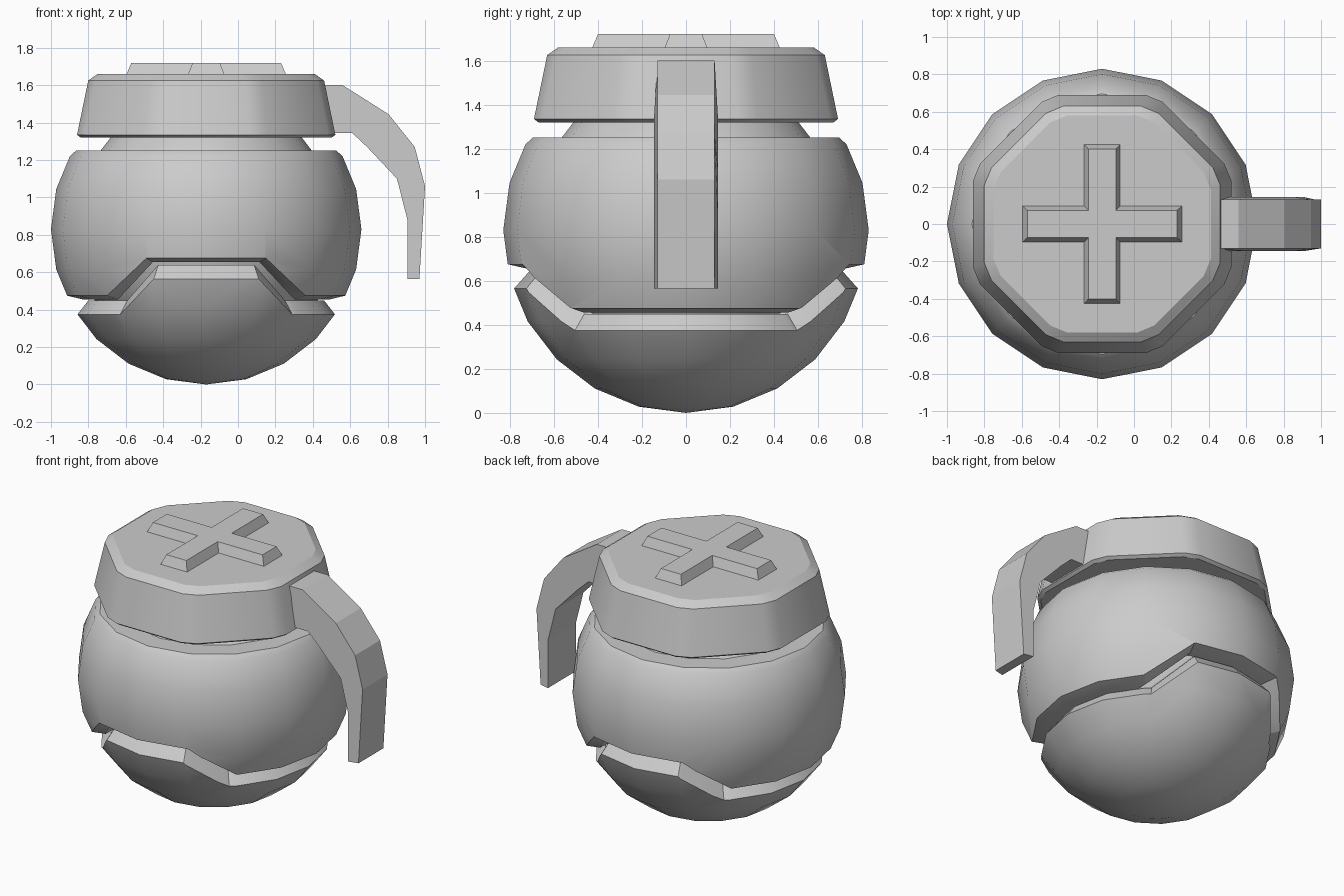
import bpy, bmesh, math
from mathutils import Vector

if "Cube" in bpy.data.objects:
    bpy.data.objects.remove(bpy.data.objects["Cube"])

CX = -0.17          # axis of the round body
R = 0.83            # body radius

grey = bpy.data.materials.new("plain grey")
grey.use_nodes = True
grey.diffuse_color = (0.6, 0.6, 0.6, 1)
grey.node_tree.nodes["Principled BSDF"].inputs["Base Color"].default_value = (0.6, 0.6, 0.6, 1)


def add_object(name, bm, location=(0, 0, 0)):
    bmesh.ops.recalc_face_normals(bm, faces=bm.faces)
    mesh = bpy.data.meshes.new(name)
    bm.to_mesh(mesh)
    bm.free()
    mesh.materials.append(grey)
    obj = bpy.data.objects.new(name, mesh)
    obj.location = location
    bpy.context.collection.objects.link(obj)
    return obj


def activate(obj):
    bpy.ops.object.select_all(action='DESELECT')
    obj.select_set(True)
    bpy.context.view_layer.objects.active = obj


def smooth(obj, degrees=30):
    activate(obj)
    bpy.ops.object.shade_smooth_by_angle(angle=math.radians(degrees))


def loft(name, rings, location=(0, 0, 0)):
    """Bridge equal-length closed rings of 3D points and cap both ends."""
    bm = bmesh.new()
    loops = [[bm.verts.new(p) for p in ring] for ring in rings]
    for a, b in zip(loops, loops[1:]):
        for i in range(len(a)):
            j = (i + 1) % len(a)
            bm.faces.new((a[i], a[j], b[j], b[i]))
    bm.faces.new(loops[0][::-1])
    bm.faces.new(loops[-1])
    return add_object(name, bm, location)


def prism(name, points, widths, location=(0, 0, 0)):
    """Side profile in x and z, spread along y by a half width per point."""
    return loft(name, [[(x, s * w, z) for (x, z), w in zip(points, widths)]
                       for s in (-1, 1)], location)


def ball(name, radius):
    bm = bmesh.new()
    bmesh.ops.create_uvsphere(bm, u_segments=16, v_segments=12, radius=radius)
    return add_object(name, bm, (CX, 0, R))


def zigzag(low, high, inner, outer):
    """Cut line that rises in the middle of the front and back."""
    return [(-1, low), (-outer, low), (-inner, high),
            (inner, high), (outer, low), (1, low)]


def cut_ball(name, line, end):
    """Part of the ball between the cut line and a flat end height."""
    obj = ball(name, R)
    points = line + [(1, end), (-1, end)]
    cutter = prism("cutter", points, [1] * len(points), (CX, 0, 0))
    mod = obj.modifiers.new("cut", 'BOOLEAN')
    mod.operation, mod.solver, mod.object = 'INTERSECT', 'EXACT', cutter
    activate(obj)
    bpy.ops.object.modifier_apply(modifier=mod.name)
    bpy.data.objects.remove(cutter)
    return obj


def chamfer(obj, side, scale, rise):
    """Draw the cut faces on one side inwards to leave a sloping rim."""
    bm = bmesh.new()
    bm.from_mesh(obj.data)
    bm.normal_update()
    faces = [f for f in bm.faces if abs(f.normal.y) < 0.01 and f.normal.z * side > 0.1]
    bmesh.ops.inset_region(bm, faces=faces, thickness=0, depth=0)
    for v in {v for f in faces for v in f.verts}:
        v.co = Vector((v.co.x * scale, v.co.y * scale, v.co.z + rise))
    bm.to_mesh(obj.data)
    bm.free()


# Body: lower bowl, upper shell and the core seen in the groove
bowl = cut_ball("lower_bowl", zigzag(0.375, 0.565, 0.28, 0.46), -0.5)
chamfer(bowl, 1, 0.915, 0.075)
shell = cut_ball("upper_shell", zigzag(0.475, 0.675, 0.32, 0.53), 1.22)
chamfer(shell, -1, 0.89, -0.02)
chamfer(shell, 1, 0.955, 0.03)
core = ball("groove_core", 0.71)
for part in (bowl, shell, core):
    smooth(part)


# Neck and cap
def octagon(apothem, z, cut=0.05):
    ring = []
    for k in range(8):
        corner_angle = math.pi / 8 + k * math.pi / 4
        corner = apothem / math.cos(math.pi / 8)
        for s in (-1, 1):
            ring.append((corner * math.cos(corner_angle) - s * cut * math.sin(corner_angle) - 0.02 * math.cos(corner_angle),
                         corner * math.sin(corner_angle) + s * cut * math.cos(corner_angle) - 0.02 * math.sin(corner_angle), z))
    return ring


def circle(radius, z, count=16):
    return [(radius * math.cos(math.tau * i / count),
             radius * math.sin(math.tau * i / count), z) for i in range(count)]


smooth(loft("neck", [circle(0.29, 1.2), circle(0.29, 1.36)], (CX, 0, 0)))
smooth(loft("cap", [octagon(0.67, 1.32), octagon(0.69, 1.335), octagon(0.63, 1.625),
                    octagon(0.58, 1.66)], (CX, 0, 0)), 25)


# Raised cross on the cap
def cross(length, half, z):
    ring = []
    for c, s in ((1, 0), (0, 1), (-1, 0), (0, -1)):
        for u, v in ((length, -half), (length, half), (half, half)):
            ring.append((u * c - v * s, u * s + v * c, z))
    return ring


loft("cross_plate", [cross(0.43, 0.1, 1.65), cross(0.40, 0.073, 1.72)], (CX, 0, 0))

# Lever: the outer side is slightly narrower than the inner side
outer_side = [(0.40, 1.6), (0.56, 1.6), (0.805, 1.445), (0.945, 1.27), (1.0, 1.06), (0.97, 0.565)]
inner_side = [(0.906, 0.565), (0.906, 0.88), (0.85, 1.1), (0.69, 1.27), (0.61, 1.345), (0.45, 1.345)]
prism("lever", outer_side + inner_side, [0.13] * 6 + [0.145] * 6)
